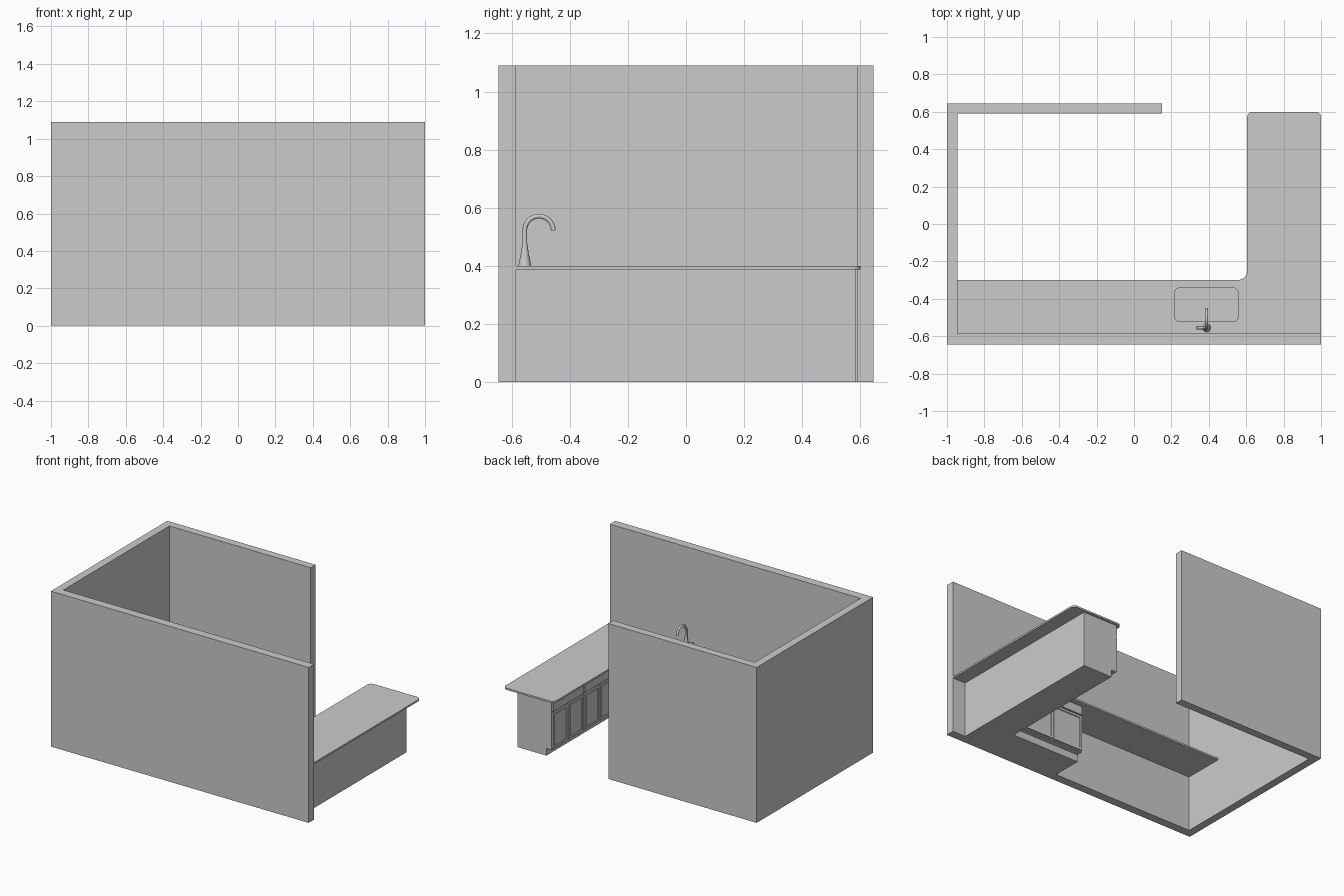
import bpy, bmesh
from math import cos, sin, pi
from mathutils import Vector

if "Cube" in bpy.data.objects:
    bpy.data.objects.remove(bpy.data.objects["Cube"], do_unlink=True)

grey = bpy.data.materials.new("plain_grey")
grey.use_nodes = True
COLOUR = (0.6, 0.6, 0.6, 1)
grey.diffuse_color = COLOUR
grey.node_tree.nodes["Principled BSDF"].inputs["Base Color"].default_value = COLOUR


def finish(name, bm):
    bmesh.ops.recalc_face_normals(bm, faces=bm.faces[:])
    mesh = bpy.data.meshes.new(name)
    bm.to_mesh(mesh)
    bm.free()
    mesh.materials.append(grey)
    obj = bpy.data.objects.new(name, mesh)
    bpy.context.collection.objects.link(obj)
    return obj


def rounded(points, radii, steps=8):
    """Round the right-angled corners of an outline."""
    out = []
    for i, r in enumerate(radii):
        p = Vector(points[i])
        if r == 0:
            out.append(p)
            continue
        a = (Vector(points[i - 1]) - p).normalized()
        b = (Vector(points[(i + 1) % len(points)]) - p).normalized()
        for k in range(steps + 1):
            t = pi / 2 * k / steps
            out.append(p + r * (a + b) - r * (b * cos(t) + a * sin(t)))
    return out


def prism(name, outline, z0, z1):
    bm = bmesh.new()
    base = bm.faces.new([bm.verts.new((p[0], p[1], z0)) for p in outline])
    ext = bmesh.ops.extrude_face_region(bm, geom=[base])["geom"]
    bmesh.ops.translate(bm, vec=(0, 0, z1 - z0),
                        verts=[v for v in ext if isinstance(v, bmesh.types.BMVert)])
    return finish(name, bm)


def rect(x0, x1, y0, y1):
    return [(x0, y0), (x1, y0), (x1, y1), (x0, y1)]


def smooth(obj):
    bpy.ops.object.select_all(action='DESELECT')
    obj.select_set(True)
    bpy.context.view_layer.objects.active = obj
    bpy.ops.object.shade_smooth_by_angle()


# Walls
HEIGHT = 1.09
prism("front_wall", rect(-1, 1, -0.645, -0.585), 0, HEIGHT)
prism("side_wall", rect(-1, -0.945, -0.585, 0.59), 0, HEIGHT)
prism("back_wall", rect(-1, 0.15, 0.59, 0.645), 0, HEIGHT)

# L-shaped cabinet body, toe kick and countertop
def base_outline(inset):
    x, y = 0.635 + inset, -0.335 - inset
    return [(0.15, -0.585), (0.9, -0.585), (0.9, 0.583), (x, 0.583), (x, y), (0.15, y)]


prism("toe_kick", base_outline(0.04), 0, 0.05)
body = prism("cabinet_body", base_outline(0), 0.05, 0.388)
top_outline = rounded(
    [(-0.945, -0.585), (1, -0.585), (1, 0.6), (0.605, 0.6), (0.605, -0.3), (-0.945, -0.3)],
    [0, 0, 0.03, 0.03, 0.05, 0])
counter = prism("countertop", top_outline, 0.388, 0.4)

# Sink basin cut through the countertop into the body
cutter = prism("sink_cutter", rounded(rect(0.22, 0.555, -0.52, -0.343), [0.02] * 4), 0.28, 0.5)
for obj in (counter, body):
    bpy.context.view_layer.objects.active = obj
    mod = obj.modifiers.new("sink_hole", 'BOOLEAN')
    mod.operation = 'DIFFERENCE'
    mod.solver = 'EXACT'
    mod.object = cutter
    bpy.ops.object.modifier_apply(modifier=mod.name)
bpy.data.objects.remove(cutter, do_unlink=True)
smooth(counter)
smooth(body)


# Panelled fronts: u runs along the cabinet, out is the facing direction
def front(name, origin, u, out, width, z0, z1, frame=0.022):
    o, u, out = Vector(origin), Vector(u), Vector(out)
    bm = bmesh.new()
    vs = [bm.verts.new(o + u * a + out * 0.01 + Vector((0, 0, z)))
          for a, z in ((0, z0), (width, z0), (width, z1), (0, z1))]
    face = bm.faces.new(vs)
    sides = bmesh.ops.extrude_edge_only(bm, edges=face.edges[:])["geom"]
    bmesh.ops.translate(bm, vec=-out * 0.01,
                        verts=[v for v in sides if isinstance(v, bmesh.types.BMVert)])
    if frame:
        bmesh.ops.inset_individual(bm, faces=[face], thickness=frame)
        bmesh.ops.inset_individual(bm, faces=[face], thickness=0.001)
        bmesh.ops.translate(bm, vec=-out * 0.006, verts=face.verts[:])
    return finish(name, bm)


def cabinet_unit(name, origin, u, out, width):
    gap = 0.006
    o, along = Vector(origin), Vector(u)
    front(name + "_drawer", o + along * gap, u, out, width - 2 * gap, 0.318, 0.378, 0)
    door = (width - 3 * gap) / 2
    for i in range(2):
        start = o + along * (gap + i * (door + gap))
        front(f"{name}_door_{i + 1}", start, u, out, door, 0.058, 0.308)


for i in range(2):
    cabinet_unit(f"peninsula_unit_{i + 1}", (0.635, 0.583 - 0.35 * (i + 1), 0),
                 (0, 1, 0), (-1, 0, 0), 0.35)
cabinet_unit("sink_unit", (0.15, -0.335, 0), (1, 0, 0), (0, 1, 0), 0.475)
prism("corner_filler", rect(0.625, 0.635, -0.335, -0.123), 0.05, 0.388)


# Faucet: tapered body, hooked neck and side lever
def tube(name, path, radii, sides=20):
    bm = bmesh.new()
    rings = []
    pts = [Vector(p) for p in path]
    for i, p in enumerate(pts):
        t = (pts[min(i + 1, len(pts) - 1)] - pts[max(i - 1, 0)]).normalized()
        s = Vector((1, 0, 0)) if abs(t.x) < 0.5 else Vector((0, 1, 0))
        w = t.cross(s).normalized()
        s = w.cross(t)
        rings.append([bm.verts.new(p + radii[i] * (s * cos(2 * pi * k / sides)
                      + w * sin(2 * pi * k / sides))) for k in range(sides)])
    for a, b in zip(rings, rings[1:]):
        for k in range(sides):
            n = (k + 1) % sides
            bm.faces.new((a[k], a[n], b[n], b[k]))
    bm.faces.new(rings[0])
    bm.faces.new(rings[-1])
    smooth(finish(name, bm))


FX, FY = 0.388, -0.555
neck = [(FX, FY, 0.4), (FX, FY, 0.44), (FX, FY, 0.48)]
R = 0.049
neck += [(FX, FY + R - R * cos(pi * k / 16), 0.522 + R * sin(pi * k / 16)) for k in range(17)]
tube("faucet_neck", neck, [0.022, 0.014, 0.008] + [0.008] * 17)
tube("faucet_lever", [(FX, FY, 0.43), (FX - 0.03, FY, 0.434), (FX - 0.052, FY, 0.438)],
     [0.008, 0.008, 0.01], 12)
